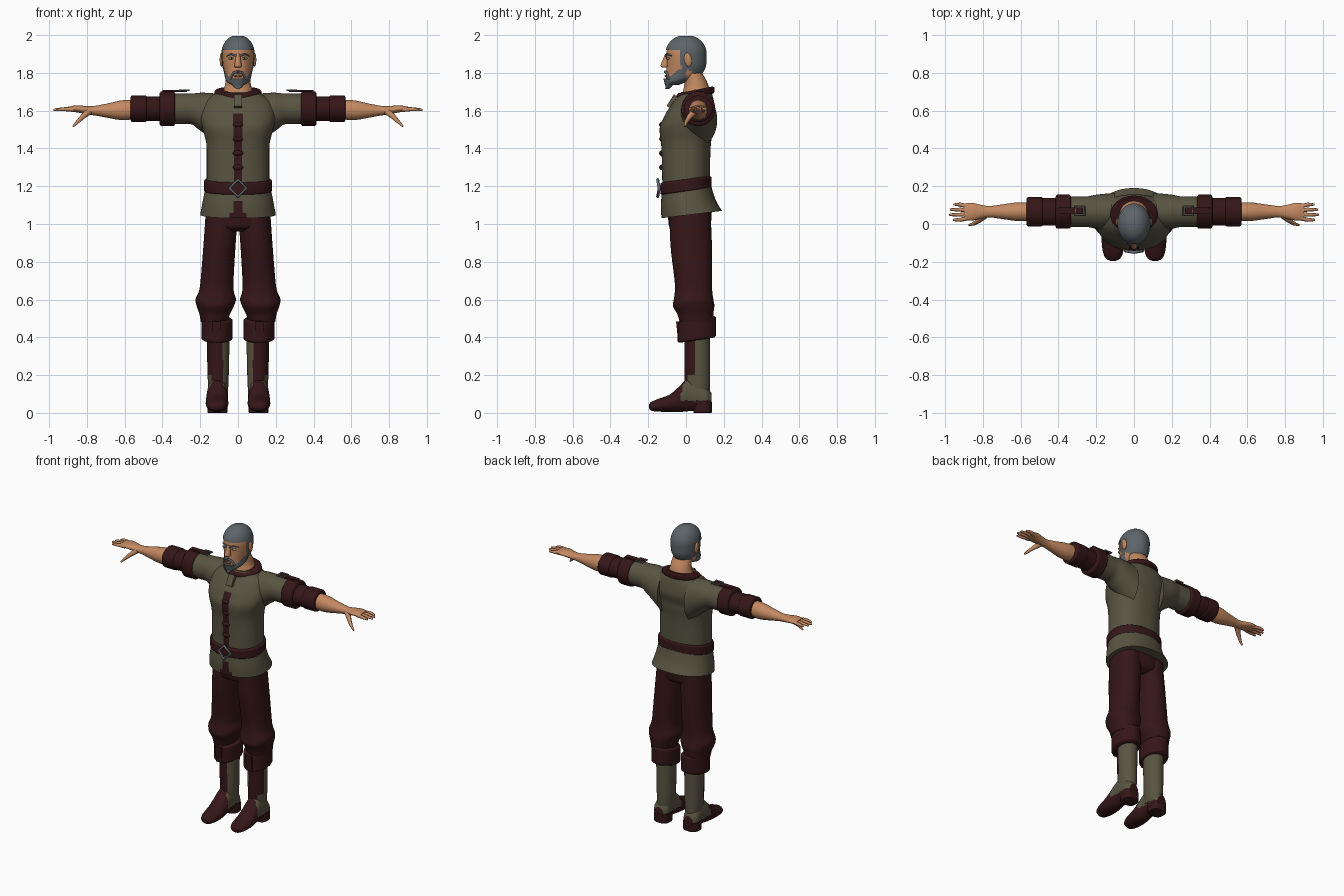
import bpy, bmesh
from math import sin, cos, tau, radians, copysign
from mathutils import Matrix, Euler, Vector

cube = bpy.data.objects.get("Cube")
if cube:
    bpy.data.objects.remove(cube, do_unlink=True)


def colour(name, red, green, blue):
    material = bpy.data.materials.new(name)
    material.use_nodes = True
    material.diffuse_color = (red, green, blue, 1)
    shader = material.node_tree.nodes["Principled BSDF"]
    shader.inputs["Base Color"].default_value = (red, green, blue, 1)
    shader.inputs["Roughness"].default_value = .8
    return material


skin = colour("skin", .55, .25, .12)
grey = colour("grey hair", .11, .13, .14)
olive = colour("olive cloth", .1, .09, .055)
maroon = colour("dark maroon leather", .036, .008, .009)
steel = colour("steel", .13, .15, .17)
lip = colour("lip", .3, .11, .07)
white = colour("eye white", .5, .5, .45)
black = colour("pupil", .01, .01, .01)

PLACE = {
    "x": lambda along, a, b: (along, a, b),
    "y": lambda along, a, b: (a, along, b),
    "z": lambda along, a, b: (a, b, along),
}


def spline(rows, steps=5):
    """Monotone smooth interpolation between section rows."""
    diff = [[b - a for a, b in zip(p, q)] for p, q in zip(rows, rows[1:])]

    def tangent(i, c):
        if i == 0 or i == len(diff):
            return diff[min(i, len(diff) - 1)][c]
        before, after = diff[i - 1][c], diff[i][c]
        return 2 * before * after / (before + after) if before * after > 0 else 0

    out = []
    for i, delta in enumerate(diff):
        for j in range(steps):
            u = j / steps
            v = 1 - u
            out.append([rows[i][c] + d * u * u * (u + 3 * v) + tangent(i, c) * u * v * v
                        - tangent(i + 1, c) * u * u * v for c, d in enumerate(delta)])
    return out + [rows[-1]]


def finish(bm, name, materials):
    bmesh.ops.recalc_face_normals(bm, faces=bm.faces)
    mesh = bpy.data.meshes.new(name)
    bm.to_mesh(mesh)
    bm.free()
    for material in materials:
        mesh.materials.append(material)
    mesh.shade_smooth()
    mesh.set_sharp_from_angle(angle=radians(42))
    bpy.context.collection.objects.link(bpy.data.objects.new(name, mesh))


def loft(name, rows, materials, centre=(0, 0), axis="z", side=1, power=1, tilt=0, lean=0,
         grow=0, sides=64, rule=None, keep=None):
    """Skin over oval sections; a row is (position, half width, half depth, depth offset)."""
    bm = bmesh.new()
    rings = []
    for along, width, depth, offset in spline([(*row, 0)[:4] for row in rows]):
        ring = []
        for i in range(sides):
            c, d = cos(tau * i / sides), sin(tau * i / sides)
            a = (width + grow) * copysign(abs(c) ** power, c)
            b = (depth + grow) * copysign(abs(d) ** power, d)
            ring.append(bm.verts.new(PLACE[axis](along + tilt * b, centre[0] + lean * along + a,
                                                 centre[1] + offset + b)))
        rings.append(ring)
    for low, high in zip(rings, rings[1:]):
        for i in range(sides):
            bm.faces.new((low[i - 1], low[i], high[i], high[i - 1]))
    bm.faces.new(rings[0])
    bm.faces.new(rings[-1])
    if rule:
        for face in bm.faces:
            face.material_index = int(rule(face.calc_center_median()))
    if keep:
        spare = [face for face in bm.faces if not keep(face.calc_center_median())]
        bmesh.ops.delete(bm, geom=spare, context="FACES")
    for vert in bm.verts:
        vert.co.x *= side
    finish(bm, name, materials)


def band(name, low, high, width, depth, material, rim=.01, **options):
    """Straight strap or cuff with rounded rims."""
    edge = (width - rim, depth - rim)
    loft(name, [(low, *edge), (low + rim, width, depth), (high - rim, width, depth),
                (high, *edge)], [material], **options)


def solid(name, kind, location, size, material, turn=0):
    bm = bmesh.new()
    matrix = Matrix.LocRotScale(Vector(location), Euler((radians(turn), 0, 0)), Vector(size))
    if kind == "ball":
        bmesh.ops.create_uvsphere(bm, u_segments=20, v_segments=12, radius=1, matrix=matrix)
    else:
        bmesh.ops.create_cube(bm, size=2, matrix=matrix)
    finish(bm, name, [material])


def tube(name, points, thick, tip, material, side=1, closed=False):
    """Round rod along a path, narrowing evenly from thick to tip."""
    curve = bpy.data.curves.new(name, "CURVE")
    curve.dimensions = "3D"
    curve.bevel_depth = 1
    curve.bevel_resolution = 2
    curve.use_fill_caps = True
    path = curve.splines.new("POLY")
    path.points.add(len(points) - 1)
    path.use_cyclic_u = closed
    for i, (x, y, z) in enumerate(points):
        path.points[i].co = (x * side, y, z, 1)
        path.points[i].radius = thick + (tip - thick) * i / (len(points) - 1)
    curve.materials.append(material)
    bpy.context.collection.objects.link(bpy.data.objects.new(name, curve))


# Head with a domed crown; cropped hair and beard are thin shells over it
dome = [(1.9 + .1 * sin(turn), .083 * cos(turn), .104 * cos(turn))
        for turn in (radians(15 * i) for i in range(6))]
head = [(1.735, .03, .03, -.075), (1.76, .06, .06, -.045), (1.8, .07, .094, -.01),
        (1.85, .08, .103)] + dome
loft("head", head[:-1], [skin])
loft("hair", head, [grey], grow=.005,
     keep=lambda c: c.z > 1.92 or (c.y > -.03 and c.z > max(1.79, 1.82 - .6 * c.y)))
loft("beard", head, [grey], grow=.004, keep=lambda c: c.y < 0 and c.z < 1.845 + .75 * c.y)
loft("goatee", [(1.715, .01, .01, -.01), (1.735, .03, .02), (1.77, .04, .03)], [grey],
     centre=(0, -.09))
loft("neck", [(1.66, .1, .08), (1.73, .07, .065), (1.8, .06, .05, -.02), (1.84, .05, .04, -.03)],
     [skin], centre=(0, .055))
loft("nose", [(1.828, .014, .016), (1.838, .019, .025), (1.9, .01, .01, .01)], [skin],
     centre=(0, -.11), sides=16)
solid("lips", "ball", (0, -.106, 1.783), (.022, .008, .006), lip)

# Tunic with a dark front placket, split skirt and collar
loft("tunic_body", [(1.2, .166, .125), (1.4, .166, .13), (1.5, .186, .14), (1.57, .2, .135, .02),
                    (1.64, .185, .11, .04), (1.7, .11, .08, .055)],
     [olive, maroon], power=.87, rule=lambda c: c.y < 0 and abs(c.x) < .02 and c.z < 1.58)
loft("tunic_skirt", [(1.05, .2, .16, .03), (1.12, .187, .143, .01), (1.22, .167, .125)],
     [olive, maroon], power=.9, tilt=.12,
     rule=lambda c: c.y < 0 and abs(c.x) < .4 * (1.15 - c.z))
band("collar_trim", 1.67, 1.71, .125, .1, maroon, centre=(0, .05), tilt=.2)
solid("collar_flap", "box", (0, -.075, 1.65), (.022, .01, .036), olive, turn=-32)
for i in range(4):
    solid(f"front_toggle_{i}", "ball", (0, -.13, 1.3 + .075 * i), (.028, .012, .014), maroon)

# Belt with a diamond buckle, and the trouser seat
band("belt", 1.17, 1.237, .18, .136, maroon, power=.9, tilt=.13)
tube("belt_buckle", [(.045, -.142, 1.19), (0, -.15, 1.235), (-.045, -.142, 1.19),
                     (0, -.15, 1.145)], .008, .008, steel, closed=True)
loft("trouser_seat", [(.96, .1, .07), (.99, .16, .11), (1.13, .165, .12)], [maroon],
     centre=(0, .02), power=.9)

for word, side in (("left_", 1), ("right_", -1)):
    # Face pairs
    solid(word + "eye", "ball", (.034 * side, -.094, 1.877), (.016, .009, .007), white)
    solid(word + "pupil", "ball", (.034 * side, -.101, 1.877), (.006, .004, .006), black)
    solid(word + "ear", "ball", (.087 * side, .01, 1.87), (.01, .02, .037), skin, turn=8)
    tube(word + "brow", [(.01, -.108, 1.89), (.035, -.1, 1.9), (.06, -.077, 1.89)],
         .006, .003, grey, side)
    tube(word + "moustache", [(0, -.11, 1.806), (.025, -.102, 1.8), (.043, -.09, 1.765)],
         .008, .006, grey, side)

    # Sleeve, cuffs and forearm share one straight arm line
    arm = dict(centre=(.065, 1.61), axis="x", side=side)
    loft(word + "sleeve", [(.1, .1, .14, -.06), (.2, .09, .1, -.015), (.26, .08, .08),
                           (.36, .08, .08)], [olive], **arm)
    band(word + "sleeve_band", .333, .415, .09, .092, maroon, **arm)
    band(word + "sleeve_cuff", .39, .5, .073, .065, maroon, **arm)
    band(word + "sleeve_rim", .48, .57, .077, .07, maroon, **arm)
    loft(word + "forearm", [(.5, .05, .05), (.6, .05, .053, -.007), (.7, .038, .036, -.01),
                            (.77, .03, .024, -.01), (.86, .047, .018), (.9, .043, .011)],
         [skin], **arm)

    # Shoulder strap and its open buckle
    solid(word + "shoulder_strap", "box", (.335 * side, .07, 1.704), (.066, .018, .005), maroon)
    tube(word + "strap_buckle", [(x, y, 1.708) for x, y in
                                 ((.26, .045), (.31, .045), (.31, .095), (.26, .095))],
         .005, .005, steel, side, True)

    # Fingers fan out evenly; the thumb drops forward
    for i, finger in enumerate(("index", "middle", "ring", "little")):
        y = .022 + .027 * i
        tip = .985 - .02 * abs(i - 1.4)
        tube(word + finger + "_finger", [(.87, .7 * y + .018, 1.606), (.92, y, 1.608),
                                         (tip - .01, y, 1.605), (tip, y, 1.602)],
             .013, .005, skin, side)
    tube(word + "thumb", [(.79, .045, 1.595), (.82, .02, 1.57), (.85, 0, 1.54),
                          (.873, -.006, 1.516)], .019, .005, skin, side)

    # Trouser leg gathered below the knee, with a turned cuff and tie
    loft(word + "trouser_leg", [(1.08, .085, .11, -.02), (.9, .085, .11, -.013), (.67, .088, .098),
                                (.6, .107, .105), (.57, .1, .11), (.52, .08, .095, .01),
                                (.48, .07, .088, .015)],
         [maroon], centre=(.16, .04), lean=-.07, side=side, power=.93)
    band(word + "trouser_cuff", .385, .5, .082, .101, maroon, centre=(.111, .057), side=side,
         tilt=.15)
    solid(word + "cuff_tie", "box", (.113 * side, -.035, .43), (.022, .012, .055), maroon, turn=6)

    # Two-tone boot
    loft(word + "boot_shaft", [(.07, .05, .065), (.2, .056, .067), (.42, .061, .068)],
         [olive, maroon], centre=(.105, .06), side=side,
         rule=lambda c: c.y < (.05 if c.z > .2 else .01) and c.x > .08 and c.z > .13)
    loft(word + "boot_foot", [(-.195, .015, .012, .035), (-.185, .035, .023, .035),
                              (-.15, .053, .033, .04), (-.09, .06, .045, .05),
                              (-.04, .058, .066, .07), (.02, .053, .088, .097),
                              (.1, .053, .068, .078), (.135, .03, .04, .065)],
         [maroon, olive], centre=(.111, 0), axis="y", side=side,
         rule=lambda c: c.z > .065 and c.y > .25 * c.z - .05)
    band(word + "boot_heel", 0, .06, .053, .049, maroon, rim=.003, centre=(.109, .088), side=side,
         power=.75)
